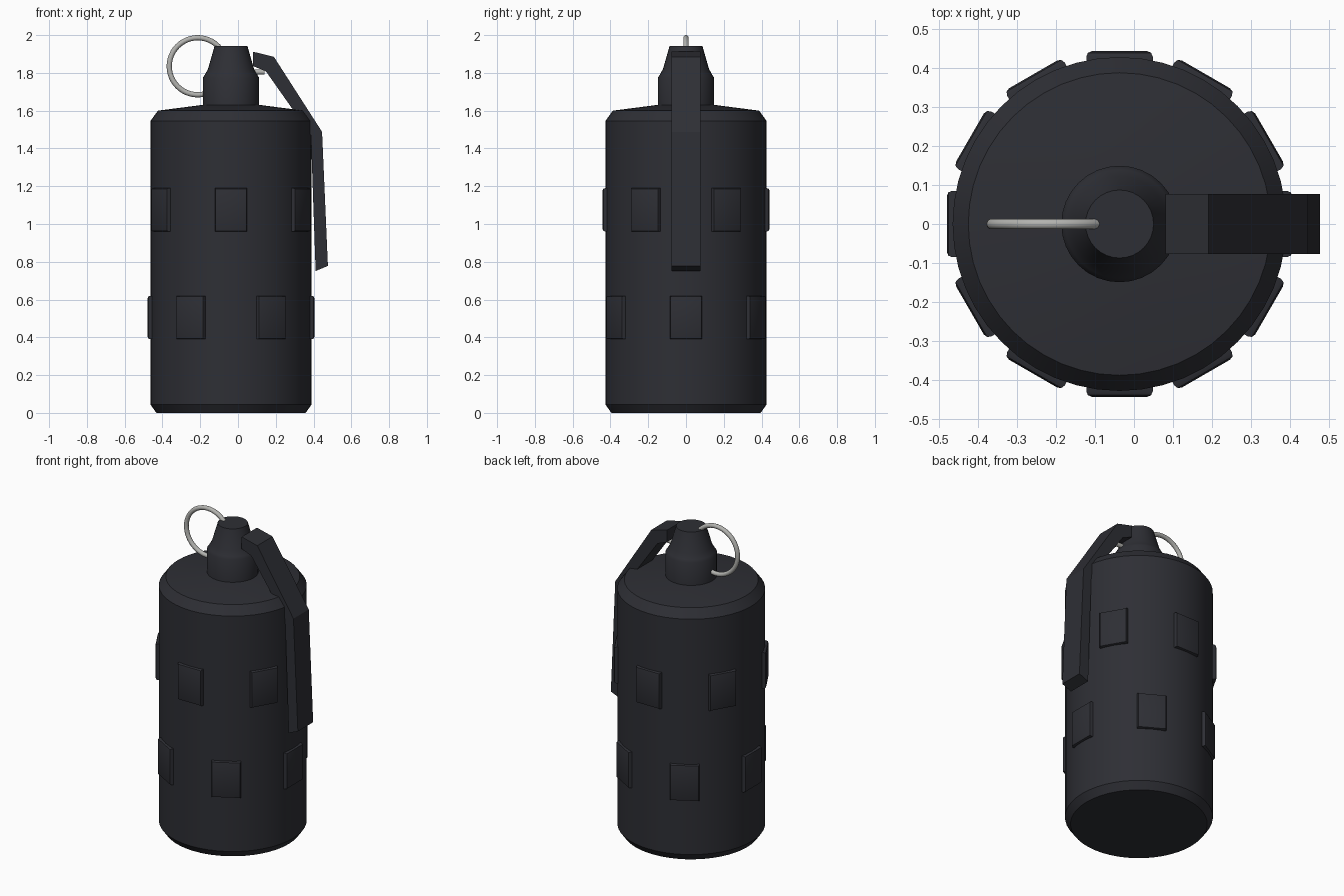
import bpy, bmesh, math
from mathutils import Matrix, Vector

cube = bpy.data.objects.get("Cube")
if cube:
    bpy.data.objects.remove(cube, do_unlink=True)

AXIS_X = -0.037  # centre line of the canister


def material(name, rgb, roughness, metallic=0.0):
    mat = bpy.data.materials.new(name)
    mat.use_nodes = True
    mat.diffuse_color = (*rgb, 1)
    bsdf = mat.node_tree.nodes["Principled BSDF"]
    bsdf.inputs["Base Color"].default_value = (*rgb, 1)
    bsdf.inputs["Roughness"].default_value = roughness
    bsdf.inputs["Metallic"].default_value = metallic
    return mat


charcoal = material("charcoal", (0.027, 0.028, 0.035), 0.6)
steel = material("steel_grey", (0.45, 0.45, 0.43), 0.4)


def finish(obj, mat, angle=None):
    if not obj.data.materials:
        obj.data.materials.append(mat)
    if angle:
        bpy.ops.object.select_all(action="DESELECT")
        obj.select_set(True)
        bpy.context.view_layer.objects.active = obj
        bpy.ops.object.shade_smooth_by_angle(angle=math.radians(angle))
    return obj


def from_bmesh(name, bm):
    bmesh.ops.recalc_face_normals(bm, faces=bm.faces)
    mesh = bpy.data.meshes.new(name)
    bm.to_mesh(mesh)
    bm.free()
    obj = bpy.data.objects.new(name, mesh)
    bpy.context.collection.objects.link(obj)
    return obj


def lathe(name, profile, sides, mat, angle):
    """Spin a (radius, height) profile around the canister axis and cap it."""
    bm = bmesh.new()
    rings = []
    for r, z in profile:
        rings.append([bm.verts.new((AXIS_X + r * math.cos(math.tau * i / sides),
                                    r * math.sin(math.tau * i / sides), z))
                      for i in range(sides)])
    for low, high in zip(rings, rings[1:]):
        for i in range(sides):
            j = (i + 1) % sides
            bm.faces.new((low[i], low[j], high[j], high[i]))
    bm.faces.new(rings[0][::-1])
    bm.faces.new(rings[-1])
    return finish(from_bmesh(name, bm), mat, angle)


# Canister with chamfered rims and a shallow conical lid
lathe("canister", [(0.395, 0), (0.427, 0.045), (0.427, 1.545),
                   (0.387, 1.60), (0.14, 1.632)], 48, charcoal, 25)

# Fuse neck with tapered cap
lathe("fuse_neck", [(0.149, 1.6), (0.149, 1.775), (0.139, 1.79),
                    (0.122, 1.82), (0.087, 1.942)], 32, charcoal, 35)

# Two staggered rows of raised grip pads
for row, height, offset in (("lower", 0.505, 0), ("upper", 1.075, 30)):
    for i in range(6):
        bm = bmesh.new()
        bmesh.ops.create_cube(bm, size=1, matrix=Matrix.Diagonal((0.06, 0.17, 0.23, 1)))
        outer = [e for e in bm.edges if all(v.co.x > 0 for v in e.verts)]
        bmesh.ops.bevel(bm, geom=outer, offset=0.014, segments=2,
                        profile=0.5, affect="EDGES")
        pad = finish(from_bmesh(f"{row}_grip_pad_{i + 1}", bm), charcoal, 35)
        a = math.radians(offset + 60 * i)
        pad.location = (AXIS_X + 0.412 * math.cos(a), 0.412 * math.sin(a), height)
        pad.rotation_euler.z = a

# Safety lever: bent strip extruded across its width
outer_edge = [(0.08, 1.912), (0.19, 1.885), (0.445, 1.488), (0.476, 0.778)]
inner_edge = [(0.08, 1.836), (0.148, 1.808), (0.386, 1.47), (0.411, 0.751)]
bm = bmesh.new()
for (a, b), (c, d) in zip(zip(outer_edge, outer_edge[1:]), zip(inner_edge, inner_edge[1:])):
    bm.faces.new([bm.verts.new((x, -0.077, z)) for x, z in (a, b, d, c)])
bmesh.ops.remove_doubles(bm, verts=bm.verts, dist=0.0005)
side = bmesh.ops.extrude_face_region(bm, geom=bm.faces[:])
bmesh.ops.translate(bm, vec=Vector((0, 0.154, 0)),
                    verts=[g for g in side["geom"] if isinstance(g, bmesh.types.BMVert)])
finish(from_bmesh("safety_lever", bm), charcoal)

# Pull ring
bpy.ops.mesh.primitive_torus_add(location=(-0.213, 0, 1.835),
                                 rotation=(math.pi / 2, 0, 0),
                                 major_radius=0.151, minor_radius=0.014,
                                 major_segments=48, minor_segments=10)
ring = bpy.context.object
ring.name = "pull_ring"
finish(ring, steel, 60)

# Pin through the neck
bpy.ops.mesh.primitive_cylinder_add(vertices=12, radius=0.014, depth=0.26,
                                    location=(0.01, 0, 1.805),
                                    rotation=(0, math.pi / 2, 0))
pin = bpy.context.object
pin.name = "safety_pin"
finish(pin, steel, 40)
